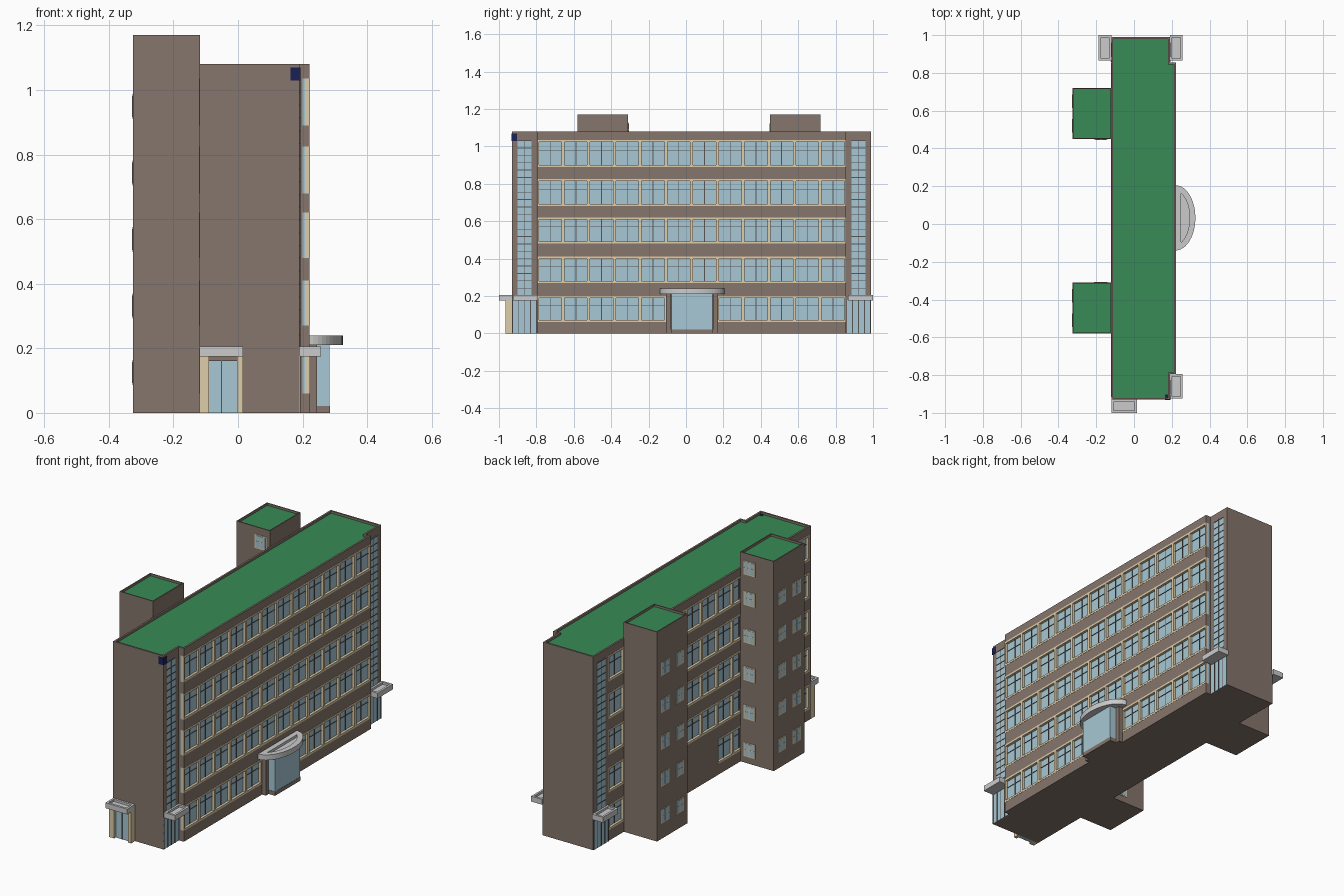
import bpy, bmesh, math

if "Cube" in bpy.data.objects:
    bpy.data.objects.remove(bpy.data.objects["Cube"])


def material(name, rgb):
    m = bpy.data.materials.new(name)
    m.diffuse_color = (*rgb, 1)
    m.use_nodes = True
    m.node_tree.nodes["Principled BSDF"].inputs["Base Color"].default_value = m.diffuse_color
    return m


BROWN = material("brown_render", (0.24, 0.18, 0.15))
GLASS = material("glass", (0.39, 0.58, 0.66))
CREAM = material("cream_frame", (0.73, 0.61, 0.40))
GREEN = material("green_roof", (0.04, 0.26, 0.093))
BLUE = material("blue_plaque", (0.01, 0.015, 0.09))
DARK = material("dark_mullion", (0.10, 0.09, 0.09))


def finish(name, bm, *mats):
    bmesh.ops.recalc_face_normals(bm, faces=bm.faces)
    me = bpy.data.meshes.new(name)
    bm.to_mesh(me)
    bm.free()
    for m in mats:
        if m:
            me.materials.append(m)
    ob = bpy.data.objects.new(name, me)
    bpy.context.collection.objects.link(ob)
    return ob


def boxes(name, items, mat=None):
    """One object made of boxes given as (x0, x1, y0, y1, z0, z1)."""
    bm = bmesh.new()
    for x0, x1, y0, y1, z0, z1 in items:
        vs = bmesh.ops.create_cube(bm, size=1)["verts"]
        for v in vs:
            v.co.x = x0 + (v.co.x + 0.5) * (x1 - x0)
            v.co.y = y0 + (v.co.y + 0.5) * (y1 - y0)
            v.co.z = z0 + (v.co.z + 0.5) * (z1 - z0)
    return finish(name, bm, mat)


def tray(name, outline, z0, z1, rim, depth, wall=None, top=None):
    """Extruded outline with a raised rim around a sunken top."""
    bm = bmesh.new()
    base = bm.faces.new([bm.verts.new((x, y, z0)) for x, y in outline])
    ext = bmesh.ops.extrude_face_region(bm, geom=[base])["geom"]
    lid = [g for g in ext if isinstance(g, bmesh.types.BMFace)][0]
    for v in lid.verts:
        v.co.z = z1
    if not any(base is f for f in bm.faces):
        bm.faces.new([v for v in bm.verts if v.co.z == z0])
    bm.normal_update()
    bmesh.ops.inset_region(bm, faces=[lid], thickness=rim, use_even_offset=True)
    inner = bmesh.ops.extrude_face_region(bm, geom=[lid])["geom"]
    bmesh.ops.delete(bm, geom=[lid], context="FACES_ONLY")
    for g in inner:
        if isinstance(g, bmesh.types.BMVert):
            g.co.z -= depth
        elif isinstance(g, bmesh.types.BMFace):
            g.material_index = 1 if top else 0
    return finish(name, bm, wall, top)


def rect(x0, x1, y0, y1):
    return [(x0, y0), (x1, y0), (x1, y1), (x0, y1)]


Y0, YA, YB, Y1 = -0.93, -0.795, 0.855, 0.99
XL, XR, XE = -0.12, 0.222, 0.19
PITCH = (YB - YA) / 12
ROWS = [(0.06, 0.2), (0.27, 0.41), (0.48, 0.62), (0.68, 0.825), (0.89, 1.035)]

# Walls: recessed core and solid stair ends
boxes("core_walls", [(-0.105, 0.2, YA, YB, 0, 1.04),
                     (-0.105, XE, Y0, YA, 0, 1.04),
                     (XL, XE, Y0, Y0 + 0.015, 0, 1.04),
                     (XL, XE, YB, Y1, 0, 1.04)], BROWN)
tray("parapet_and_roof", [(XL, Y0), (XE, Y0), (XE, YA), (XR, YA), (XR, YB),
                          (XE, YB), (XE, Y1), (XL, Y1)],
     1.035, 1.08, 0.01, 0.012, BROWN, GREEN)

# Window bands on both long sides
spandrels, frames, panes, mullions = [], [], [], []


def band(out, s, first, ya):
    """Facade at x=out, facing s; bays start at index first and wall at ya."""
    def add(lst, d0, d1, *rest):
        a, b = sorted((out - s * d0, out - s * d1))
        lst.append((a, b, *rest))
    edges = [0] + [z for r in ROWS for z in r]
    for z0, z1 in zip(edges[0:-1:2], edges[1::2]):
        add(spandrels, 0, 0.024, ya, YB, z0, z1)
    for r, (z0, z1) in enumerate(ROWS):
        for i in range(first, 12):
            y0, y1 = max(ya, YA + i * PITCH), YA + (i + 1) * PITCH
            ym = (y0 + y1) / 2
            if r == 0 and i in (5, 6):
                add(spandrels, 0, 0.024, y0, y1, z0, z1)
                continue
            add(panes, 0.013, 0.023, y0, y1, z0, z1)
            for a, b in ((y0, y0 + 0.008), (y1 - 0.008, y1)):
                add(frames, -0.001, 0.014, a, b, z0, z1)
            for a, b in ((z0, z0 + 0.011), (z1 - 0.011, z1)):
                add(frames, -0.001, 0.014, y0, y1, a, b)
            add(mullions, 0.010, 0.014, ym - 0.002, ym + 0.002, z0, z1)
            zt = z0 + 0.09
            add(mullions, 0.010, 0.014, y0, y1, zt - 0.0015, zt + 0.0015)


band(XR, 1, 0, YA)
band(XL, -1, -1, Y0 + 0.015)
boxes("spandrel_bands", spandrels, BROWN)
boxes("window_frames", frames, CREAM)
boxes("window_panes", panes, GLASS)
boxes("window_mullions", mullions, DARK)

# Stair glazing strips, side doors and their canopies
strip, bars = [], []
for n, (x, s, ya, yb) in enumerate([(XE, 1, Y0, YA), (XE, 1, YB, Y1), (XL, -1, YB, Y1)]):
    g0, g1 = ya + 0.03, ya + 0.105

    def out(d):
        return sorted((x - s * 0.005, x + s * d))
    strip.append((*out(0.001), g0, g1, 0.2, 1.035))
    strip.append((*out(0.002), ya + 0.002, yb - 0.002, 0, 0.178))
    for k in range(22):
        z = 0.2 + k * 0.0395
        bars.append((*out(0.003), g0, g1, z, z + 0.004))
    bars.append((*out(0.003), g0 + 0.036, g0 + 0.039, 0.2, 1.035))
    for k in range(5):
        y = ya + 0.002 + k * (yb - ya - 0.008) / 4
        bars.append((*out(0.004), y, y + 0.004, 0, 0.178))
    a, b = sorted((x, x + s * 0.067))
    tray(f"side_canopy_{n}", rect(a, b, ya + (0.005 if ya < 0 else 0.01),
                                  yb + (0 if ya < 0 else 0.01)), 0.175, 0.205, 0.012, 0.012)
boxes("stair_glazing", strip, GLASS)
boxes("stair_glazing_bars", bars, DARK)

# Front porch
boxes("porch_posts", [(XL, -0.09, -0.965, Y0, 0, 0.176),
                      (-0.003, 0.015, -0.965, Y0, 0, 0.176)], CREAM)
boxes("porch_glass", [(-0.09, -0.003, -0.95, Y0, 0, 0.16)], GLASS)
boxes("porch_lintel", [(-0.09, -0.003, -0.955, Y0, 0.16, 0.176)], BROWN)
boxes("porch_door_bar", [(-0.053, -0.05, -0.952, -0.945, 0, 0.16)], DARK)
tray("porch_canopy", rect(XL, 0.015, -1.0, Y0), 0.175, 0.205, 0.012, 0.012)

# Main entrance with half-oval canopy
boxes("entrance_piers", [(0.2, 0.245, -0.105, -0.08, 0, 0.212),
                         (0.2, 0.245, 0.145, 0.17, 0, 0.212),
                         (0.2, 0.285, -0.08, 0.145, 0, 0.022)], BROWN)
boxes("entrance_glass", [(0.2, 0.284, -0.078, 0.143, 0.02, 0.212)], GLASS)
arc = [math.pi * (i / 24 - 0.5) for i in range(25)]
tray("entrance_canopy", [(0.22 + 0.105 * math.cos(a), 0.0325 + 0.1725 * math.sin(a)) for a in arc],
     0.21, 0.24, 0.03, 0.014)

# Rear stair towers with small framed windows
t_frame, t_glass, t_bars = [], [], []
for n, (ya, yb, face, s) in enumerate([(-0.58, -0.31, -0.31, 1), (0.45, 0.72, 0.45, -1)]):
    tray(f"stair_tower_{n}", rect(-0.325, -0.118, ya, yb), 0, 1.17, 0.006, 0.012, BROWN, GREEN)
    spots = [("x", y, 0.125 + 0.206 * k) for y in (ya + 0.07, ya + 0.20) for k in range(5)]
    spots += [("y", -0.175, z) for z in (0.075, 0.285, 0.5, 0.71, 0.92, 1.09)]
    for axis, c, z in spots:
        for lst, d, w, h in ((t_frame, 0.002, 0.036, 0.039), (t_glass, 0.003, 0.03, 0.033),
                             (t_bars, 0.004, 0.002, 0.033), (t_bars, 0.004, 0.03, 0.002)):
            if axis == "x":
                lst.append((-0.325 - d, -0.32, c - w, c + w, z - h, z + h))
            else:
                lst.append((c - w, c + w, *sorted((face - s * 0.005, face + s * d)), z - h, z + h))
boxes("tower_window_frames", t_frame, CREAM)
boxes("tower_window_panes", t_glass, GLASS)
boxes("tower_window_bars", t_bars, CREAM)

# Plain corner plaque
boxes("corner_plaque", [(0.163, 0.193, -0.933, -0.903, 1.03, 1.07)], BLUE)
